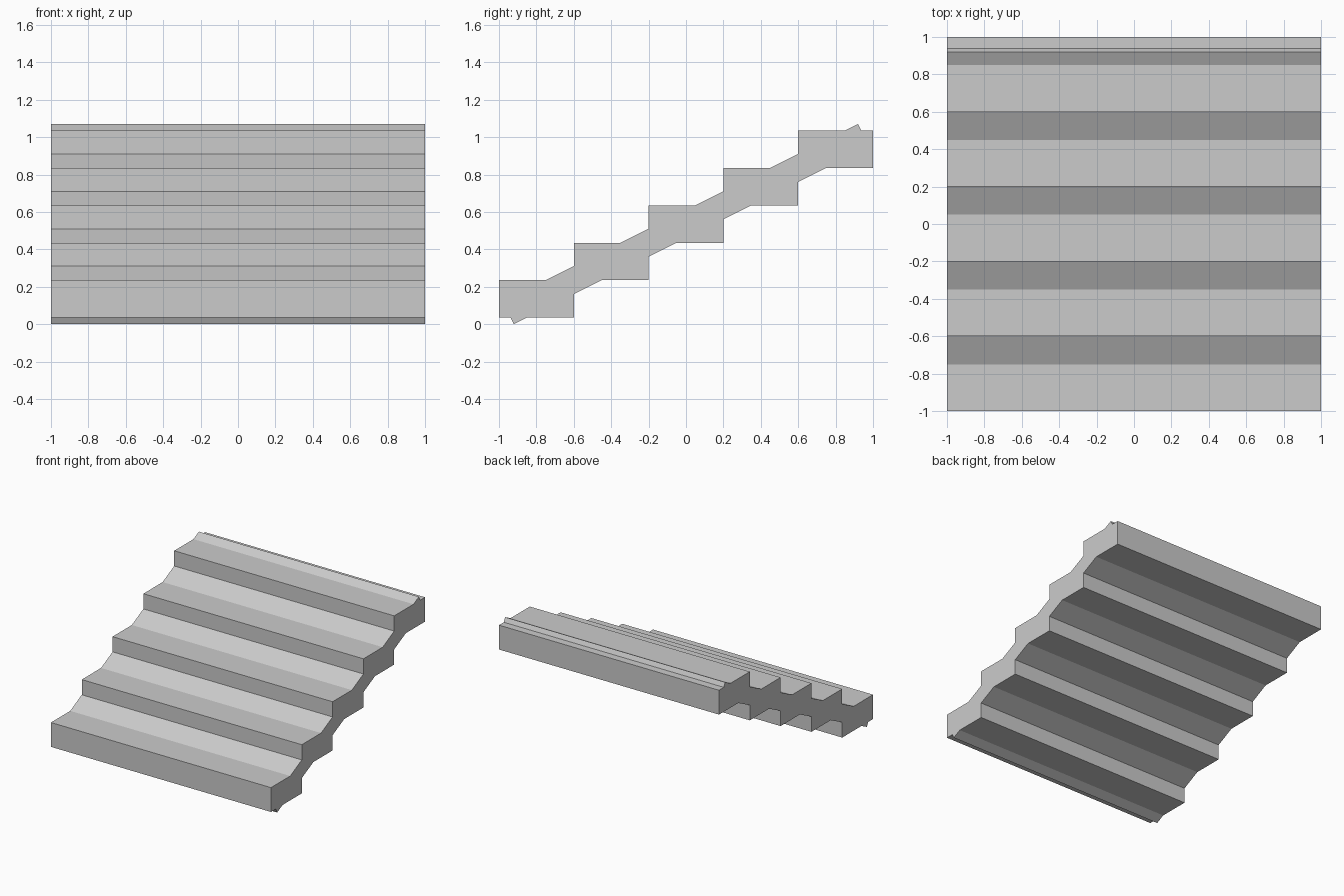
import bpy
import math

if "Cube" in bpy.data.objects:
    bpy.data.objects.remove(bpy.data.objects["Cube"])

WIDTH, TREAD, RISE, COUNT = 2.0, 0.4, 0.2, 5
MID_Z = 0.535


def box(name, size, location, tilt=0.0):
    bpy.ops.mesh.primitive_cube_add(size=1, location=location, rotation=(tilt, 0, 0))
    obj = bpy.context.object
    obj.name = name
    obj.scale = size
    bpy.ops.object.transform_apply(location=False, rotation=True, scale=True)
    return obj


# Rising steps
for i in range(COUNT):
    k = i - (COUNT - 1) / 2
    box(f"step_{i + 1}", (WIDTH, TREAD, RISE), (0, k * TREAD, MID_Z + k * RISE))

# Sloped slab running through all steps
diagonal = math.hypot(TREAD, RISE)
box("sloped_slab", (WIDTH, diagonal * COUNT * 0.95, diagonal * 0.3),
    (0, 0, MID_Z), math.atan2(RISE, TREAD))
